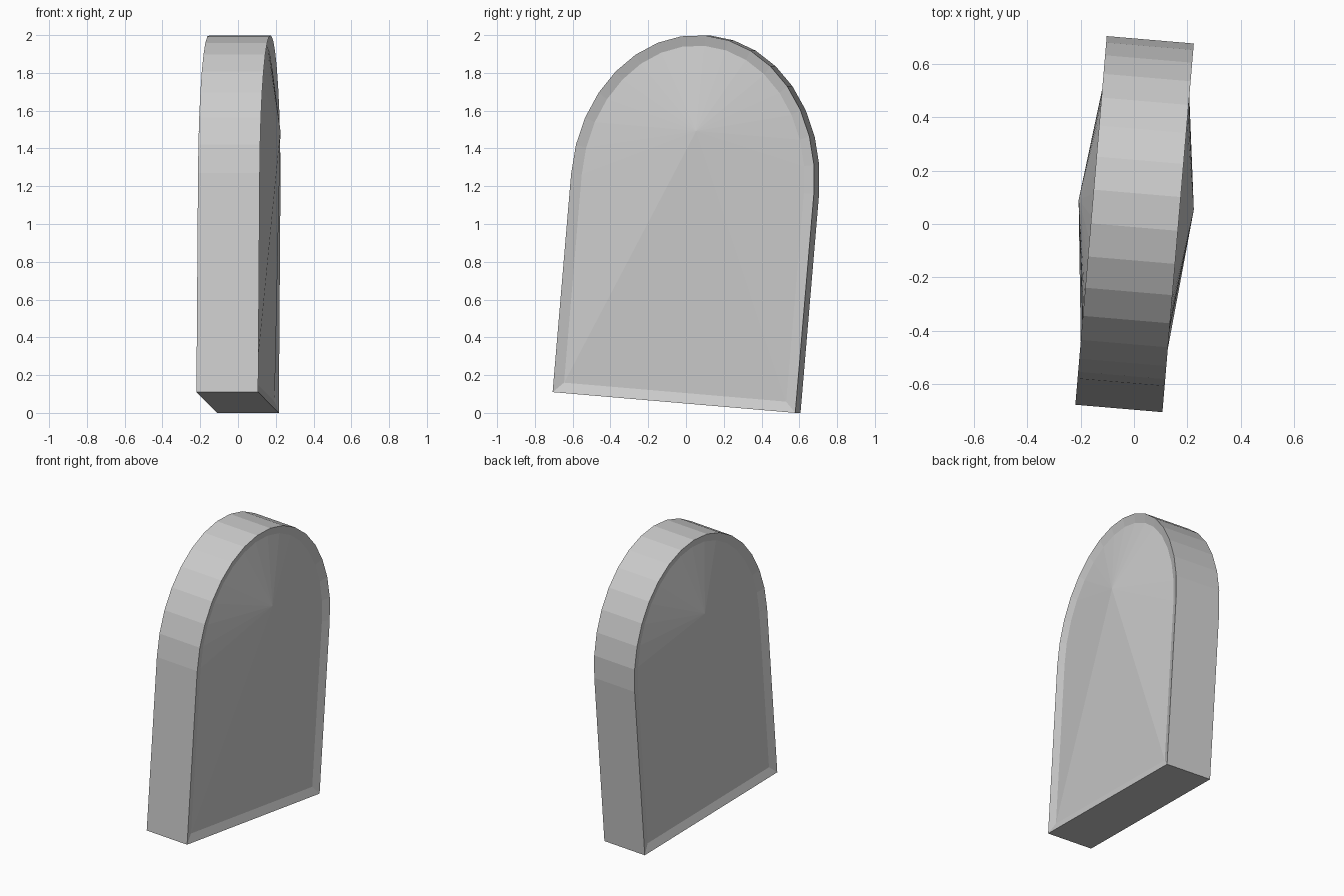
import bpy
import bmesh
from math import sin, cos, pi, radians
from mathutils import Matrix

cube = bpy.data.objects.get("Cube")
if cube:
    bpy.data.objects.remove(cube, do_unlink=True)

HALF_WIDTH, SPRING, RISE = 0.647, 1.163, 0.787   # slab outline
HALF_DEPTH, RECESS, BULGE = 0.164, 0.018, 0.053  # slab thickness and face relief
SEGMENTS = 16

stone = bpy.data.materials.new("stone grey")
stone.diffuse_color = (0.6, 0.6, 0.6, 1)
stone.use_nodes = True
stone.node_tree.nodes["Principled BSDF"].inputs["Base Color"].default_value = (0.6, 0.6, 0.6, 1)


def arch(inset):
    """Round-topped outline in the local yz plane, shrunk by an inset."""
    w, rise = HALF_WIDTH - inset, RISE - inset
    points = [(w, inset)]
    for i in range(SEGMENTS + 1):
        a = pi * i / SEGMENTS
        points.append((w * cos(a), SPRING + rise * sin(a)))
    return points + [(-w, inset)]


bm = bmesh.new()


def ring(x, inset):
    return [bm.verts.new((x, y, z)) for y, z in arch(inset)]


def bridge(a, b):
    for i in range(len(a)):
        j = (i + 1) % len(a)
        bm.faces.new((a[i], a[j], b[j], b[i]))


# Rim of the slab
rims = {s: ring(s * HALF_DEPTH, 0) for s in (-1, 1)}
bridge(rims[-1], rims[1])

# Sunken border and shallow pointed panel on both broad faces
for s, rim in rims.items():
    inner = ring(s * (HALF_DEPTH - RECESS), 0.055)
    bridge(rim, inner)
    apex = bm.verts.new((s * (HALF_DEPTH + BULGE), 0, SPRING + 0.28))
    for i in range(len(inner)):
        bm.faces.new((inner[i], inner[(i + 1) % len(inner)], apex))

bmesh.ops.recalc_face_normals(bm, faces=bm.faces)

# Slightly turned and tipped, resting on its low back corner
bm.transform(Matrix.Translation((-0.002, -0.05, 0.055))
             @ Matrix.Rotation(radians(-4.87), 4, 'Z')
             @ Matrix.Rotation(radians(-4.87), 4, 'X'))

mesh = bpy.data.meshes.new("headstone")
bm.to_mesh(mesh)
bm.free()
mesh.materials.append(stone)
bpy.context.collection.objects.link(bpy.data.objects.new("headstone", mesh))
